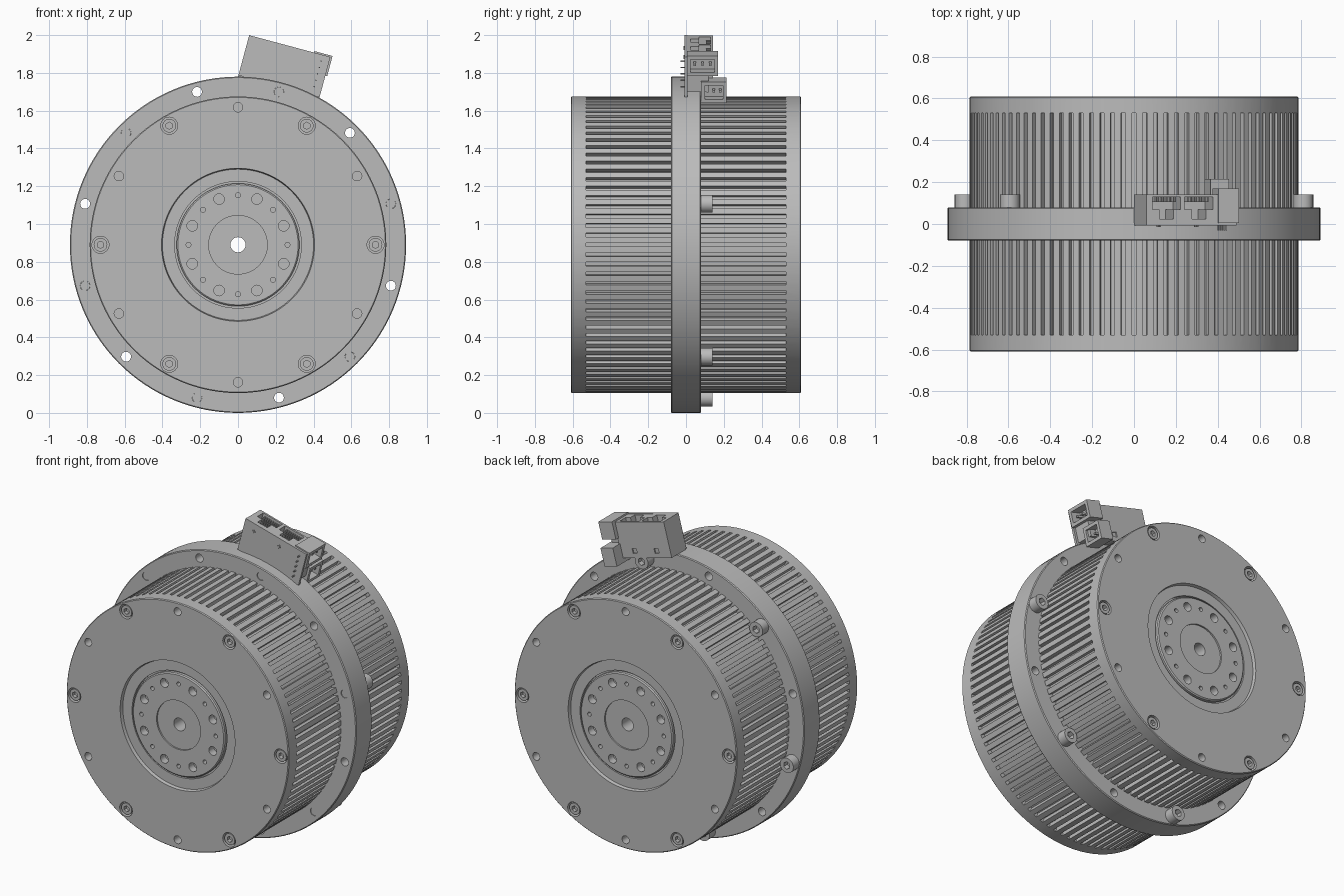
import bpy, bmesh
from math import cos, sin, pi, radians
from mathutils import Matrix, Vector

default = bpy.data.objects.get("Cube")
if default:
    bpy.data.objects.remove(default, do_unlink=True)

ZC = 0.89          # height of the motor axis
SLOTS = 96         # cooling slots around each half
parts = []

metal = bpy.data.materials.new("plain_grey")
metal.use_nodes = True
GREY = (0.5, 0.5, 0.5, 1)
metal.diffuse_color = GREY
for node in metal.node_tree.nodes:
    if node.type == 'BSDF_PRINCIPLED':
        node.inputs["Base Color"].default_value = GREY


def finish(bm, name):
    bmesh.ops.recalc_face_normals(bm, faces=bm.faces)
    mesh = bpy.data.meshes.new(name)
    bm.to_mesh(mesh)
    bm.free()
    mesh.materials.append(metal)
    obj = bpy.data.objects.new(name, mesh)
    bpy.context.collection.objects.link(obj)
    parts.append(obj)
    return obj


def cut(obj, cutter):
    """Subtract the cutter from obj, then discard the cutter."""
    mod = obj.modifiers.new("cut", 'BOOLEAN')
    mod.operation = 'DIFFERENCE'
    mod.solver = 'EXACT'
    mod.object = cutter
    deps = bpy.context.evaluated_depsgraph_get()
    mesh = bpy.data.meshes.new_from_object(obj.evaluated_get(deps))
    obj.modifiers.clear()
    obj.data = mesh
    parts.remove(cutter)
    bpy.data.objects.remove(cutter, do_unlink=True)


def lathe(profile, angles):
    """Closed profile of (radius, y) swept around the motor axis."""
    bm = bmesh.new()
    rings = [[bm.verts.new((r * cos(a), y, ZC + r * sin(a))) for r, y in profile]
             for a in angles]
    faces = {}
    n, m = len(angles), len(profile)
    for i in range(n):
        p, q = rings[i], rings[(i + 1) % n]
        for j in range(m):
            k = (j + 1) % m
            faces[i, j] = bm.faces.new((p[j], p[k], q[k], q[j]))
    return bm, faces


def rods(bm, circle, degrees, radius, y0, y1, segs=20):
    """Cylinders along y, spread on a circle about the motor axis."""
    for d in degrees:
        a = radians(d)
        place = Matrix.Translation((circle * cos(a), (y0 + y1) / 2, ZC + circle * sin(a)))
        bmesh.ops.create_cone(bm, cap_ends=True, segments=segs, radius1=radius,
                              radius2=radius, depth=abs(y1 - y0),
                              matrix=place @ Matrix.Rotation(pi / 2, 4, 'X'))


def box(bm, u, y, w):
    """Box in the tilted connector frame: u along, y depth, w radial."""
    mid = Vector([sum(s) / 2 for s in (u, y, w)])
    size = Matrix.Diagonal([s[1] - s[0] for s in (u, y, w)] + [1])
    tilt = Matrix.Translation((0, 0, ZC)) @ Matrix.Rotation(radians(15), 4, 'Y')
    bmesh.ops.create_cube(bm, size=1, matrix=tilt @ Matrix.Translation(mid) @ size)


# Motor body: mirrored turned profile with a hub, ring groove and bore
half = [(0.04, 0.59), (0.155, 0.59), (0.155, 0.6), (0.318, 0.6), (0.325, 0.594),
        (0.325, 0.575), (0.335, 0.575), (0.335, 0.59), (0.4, 0.59), (0.405, 0.61),
        (0.78, 0.61), (0.785, 0.605), (0.785, 0.53), (0.785, 0.075)]
profile = half + [(r, -y) for r, y in reversed(half)]
step = 2 * pi / SLOTS
angles = [step * (k + o) for k in range(SLOTS) for o in (-0.2, 0.2)]
bm, faces = lathe(profile, angles)

# Cooling slots: every other strip of the two side bands pushed inward
slot_bands = (len(half) - 2, len(half))
slot_faces = [f for (i, j), f in faces.items() if j in slot_bands and i % 2 == 0]
pushed = bmesh.ops.extrude_discrete_faces(bm, faces=slot_faces)["faces"]
for f in pushed:
    c = f.calc_center_median()
    inward = Vector((c.x, 0, c.z - ZC)).normalized() * -0.03
    bmesh.ops.translate(bm, verts=f.verts, vec=inward)
body = finish(bm, "motor_body")

# Holes in both end caps
sixths = range(0, 360, 60)
eighths = range(0, 360, 45)
bm = bmesh.new()
for s in (-1, 1):
    rods(bm, 0.728, sixths, 0.045, s * 0.57, s * 0.65, 24)
    rods(bm, 0.728, [d + 30 for d in sixths], 0.025, s * 0.55, s * 0.65)
    rods(bm, 0.262, [d + 22.5 for d in eighths], 0.028, s * 0.55, s * 0.65)
    rods(bm, 0.262, eighths, 0.013, s * 0.56, s * 0.65, 12)
cut(body, finish(bm, "cap_holes"))

# Cap screws sunk in the end caps, with hex sockets
bm, sockets = bmesh.new(), bmesh.new()
for s in (-1, 1):
    rods(bm, 0.728, sixths, 0.036, s * 0.56, s * 0.604, 24)
    rods(sockets, 0.728, sixths, 0.019, s * 0.58, s * 0.65, 6)
cut(finish(bm, "cap_screws"), finish(sockets, "socket_cutters"))

# Mounting flange with twelve through holes
bm, _ = lathe([(0.74, -0.08), (0.885, -0.08), (0.89, -0.075),
               (0.89, 0.075), (0.885, 0.08), (0.74, 0.08)],
              [2 * pi * k / 128 for k in range(128)])
flange = finish(bm, "mounting_flange")
bm = bmesh.new()
rods(bm, 0.838, range(15, 375, 30), 0.026, -0.2, 0.2)
cut(flange, finish(bm, "flange_holes"))

# Flange bolts in every other hole, heads at the back
bolt_angles = range(15, 375, 60)
bm, sockets = bmesh.new(), bmesh.new()
rods(bm, 0.838, bolt_angles, 0.047, 0.08, 0.14, 24)
rods(sockets, 0.838, bolt_angles, 0.024, 0.105, 0.2, 6)
cut(finish(bm, "flange_bolt_heads"), finish(sockets, "socket_cutters"))
bm = bmesh.new()
rods(bm, 0.838, bolt_angles, 0.0255, -0.076, 0.085)
finish(bm, "flange_bolt_shafts")

# Circuit board with solder pins on its front
bm = bmesh.new()
box(bm, (-0.23, 0.215), (-0.008, 0.008), (0.867, 1.087))
finish(bm, "circuit_board")
bm = bmesh.new()
for u in (-0.155, 0.03):
    box(bm, (u - 0.01, u + 0.01), (-0.014, 0), (1.035, 1.04))
    box(bm, (u - 0.0025, u + 0.0025), (-0.014, 0), (1.028, 1.047))
for k in range(5):
    w = 0.91 + 0.035 * k
    box(bm, (0.17, 0.176), (-0.03, 0), (w, w + 0.006))
finish(bm, "solder_pins")

# Twin socket housing, open at the top, two windows at the back
bm = bmesh.new()
box(bm, (-0.23, 0.135), (0.005, 0.142), (0.862, 1.085))
housing = finish(bm, "socket_housing")
for left in (-0.2, -0.04):
    for inset, y0, y1 in ((0, 0.07, 0.13), (0.035, 0.025, 0.08)):
        bm = bmesh.new()
        box(bm, (left + inset, left + 0.14 - inset), (y0, y1), (0.94, 1.2))
        cut(housing, finish(bm, "socket_cutter"))
    bm = bmesh.new()
    box(bm, (left + 0.055, left + 0.085), (0.134, 0.2), (0.89, 0.92))
    cut(housing, finish(bm, "window_cutter"))

# Spring contacts inside the sockets
bm = bmesh.new()
for left in (-0.2, -0.04):
    for k in range(8):
        u = left + 0.018 + 0.014 * k
        box(bm, (u, u + 0.006), (0.105, 0.132), (0.935, 1.07))
finish(bm, "socket_contacts")

# Two small side plugs opening outward
for name, u, y, w in (("upper_plug", (0.125, 0.225), (0.005, 0.17), (0.985, 1.095)),
                      ("lower_plug", (0.125, 0.215), (0.08, 0.215), (0.835, 0.95))):
    bm = bmesh.new()
    box(bm, u, y, w)
    plug = finish(bm, name)
    bm = bmesh.new()
    box(bm, (u[0] + 0.03, u[1] + 0.1), (y[0] + 0.02, y[1] - 0.02), (w[0] + 0.02, w[1] - 0.02))
    cut(plug, finish(bm, "plug_cutter"))
    bm = bmesh.new()
    for k in range(3):
        c = y[0] + (y[1] - y[0]) * (k + 1) / 4
        box(bm, (u[0] + 0.02, u[1] - 0.02), (c - 0.006, c + 0.006),
            (sum(w) / 2 - 0.006, sum(w) / 2 + 0.006))
    finish(bm, name + "_pins")
bm = bmesh.new()
box(bm, (0.13, 0.2), (0.005, 0.12), (0.89, 0.985))
finish(bm, "plug_base")

# Smooth round surfaces, keep machined edges sharp
bpy.ops.object.select_all(action='DESELECT')
for obj in parts:
    obj.select_set(True)
bpy.context.view_layer.objects.active = body
bpy.ops.object.shade_smooth_by_angle(angle=radians(25))
